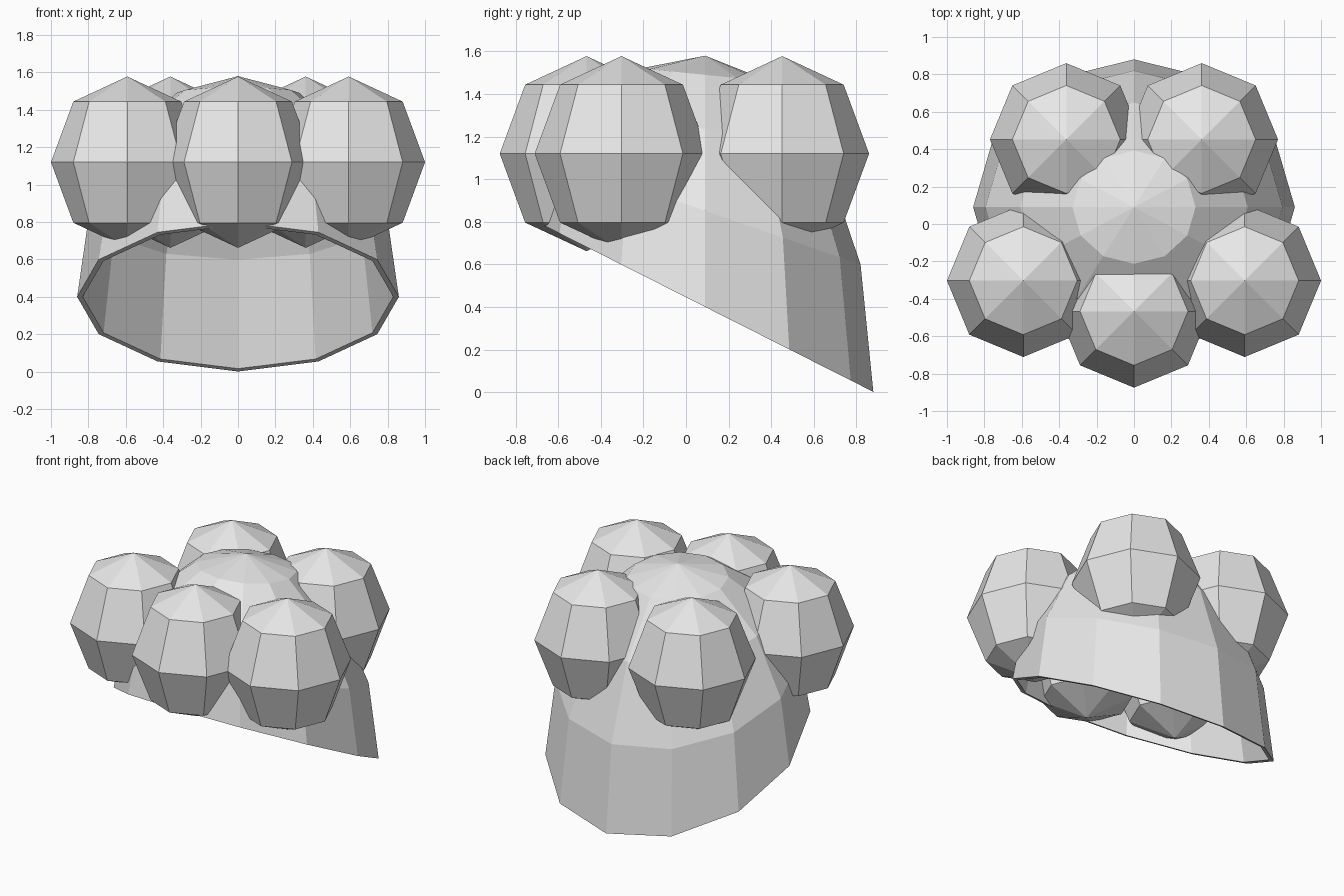
import bpy, bmesh
from math import sin, cos, pi
from mathutils import Matrix

old = bpy.data.objects.get("Cube")
if old:
    bpy.data.objects.remove(old, do_unlink=True)

# One plain grey for everything
grey = bpy.data.materials.new("light_grey")
grey.use_nodes = True
colour = (0.8, 0.8, 0.8, 1)
grey.diffuse_color = colour
grey.node_tree.nodes["Principled BSDF"].inputs["Base Color"].default_value = colour


def add_object(name, bm, location):
    bmesh.ops.recalc_face_normals(bm, faces=bm.faces)
    mesh = bpy.data.meshes.new(name)
    bm.to_mesh(mesh)
    bm.free()
    mesh.materials.append(grey)
    obj = bpy.data.objects.new(name, mesh)
    obj.location = location
    bpy.context.collection.objects.link(obj)
    return obj


# Dome shell: half ellipsoid whose rings tilt more towards the open rim
SIDES = 12
RIM_Z, HEIGHT = 0.4, 1.18
TILTS = [0.1, 0.23, 0.345, 0.505]


def dome(bm, rx, ry, height):
    pole = bm.verts.new((0, 0, RIM_Z + height))
    rings = []
    for i, tilt in enumerate(TILTS):
        a = (i + 1) * pi / 8
        ring = []
        for s in range(SIDES):
            t = s * 2 * pi / SIDES
            x, y = rx * sin(a) * cos(t), ry * sin(a) * sin(t)
            ring.append(bm.verts.new((x, y, RIM_Z + height * cos(a) - tilt * y)))
        rings.append(ring)
    for s in range(SIDES):
        n = (s + 1) % SIDES
        bm.faces.new((pole, rings[0][s], rings[0][n]))
        for up, low in zip(rings, rings[1:]):
            bm.faces.new((up[s], low[s], low[n], up[n]))
    return rings[-1]


bm = bmesh.new()
outer = dome(bm, 0.86, 0.79, HEIGHT)
inner = dome(bm, 0.83, 0.76, HEIGHT - 0.03)
for s in range(SIDES):
    n = (s + 1) % SIDES
    bm.faces.new((outer[s], inner[s], inner[n], outer[n]))
add_object("dome_shell", bm, (0, 0.09, 0))


# Faceted puffs around the dome
def puff(name, x, y):
    bm = bmesh.new()
    bmesh.ops.create_uvsphere(bm, u_segments=8, v_segments=4, radius=1,
                              matrix=Matrix.Diagonal((0.408, 0.408, 0.458, 1)))
    add_object(name, bm, (x, y, 1.12))


puff("front_puff", 0, -0.467)
for side, sign in (("left", 1), ("right", -1)):
    puff(side + "_side_puff", sign * 0.592, -0.303)
    puff(side + "_back_puff", sign * 0.362, 0.452)
